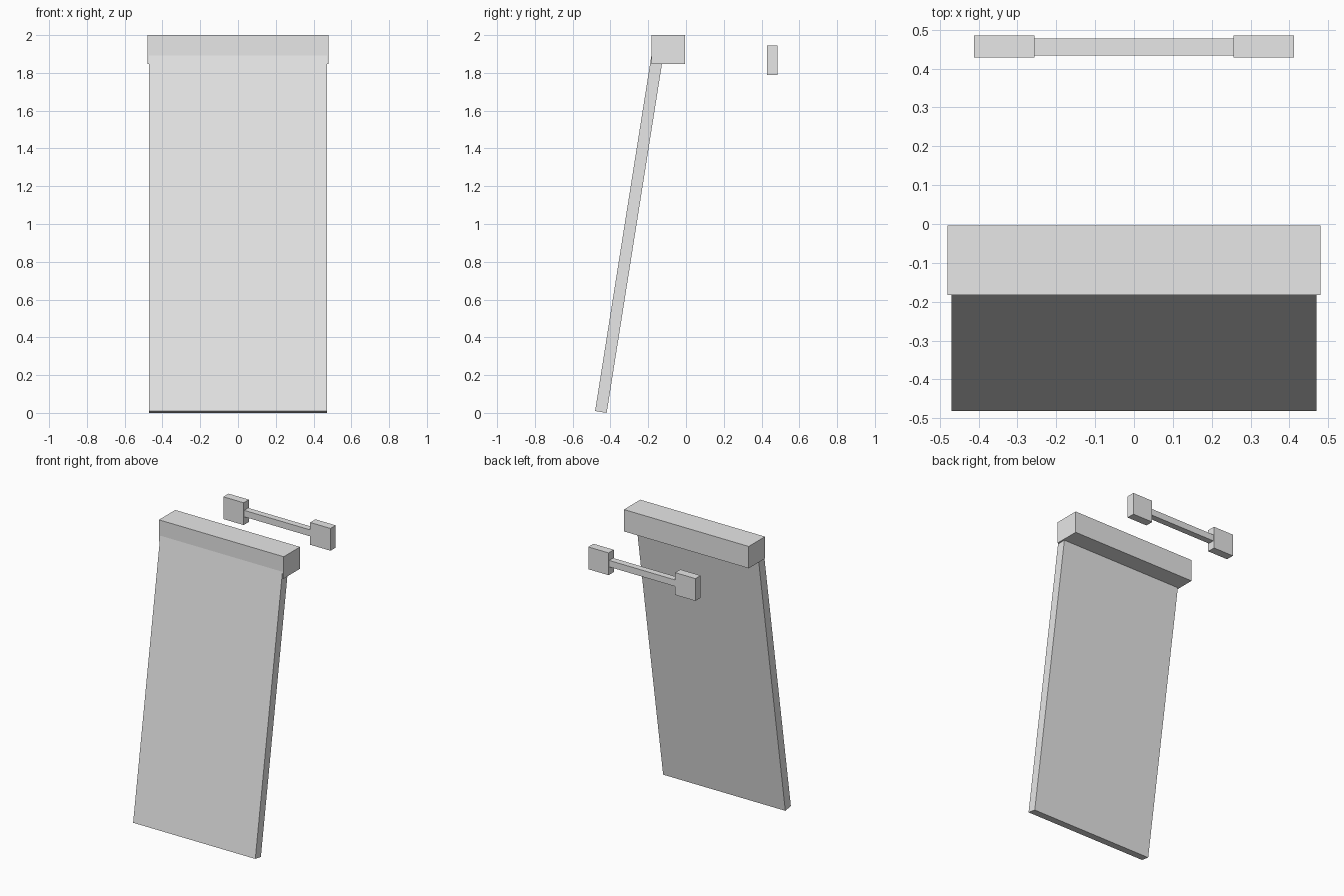
import bpy
import math
from mathutils import Matrix, Vector

cube = bpy.data.objects.get("Cube")
if cube:
    bpy.data.objects.remove(cube, do_unlink=True)

# Single plain grey
grey = bpy.data.materials.new("light_grey")
grey.use_nodes = True
colour = (0.8, 0.8, 0.8, 1)
grey.diffuse_color = colour
grey.node_tree.nodes["Principled BSDF"].inputs["Base Color"].default_value = colour


def box(name, low, high, transform=Matrix()):
    """Axis-aligned box between two corners, with an optional transform."""
    low, high = Vector(low), Vector(high)
    bpy.ops.mesh.primitive_cube_add(size=1)
    ob = bpy.context.object
    ob.name = name
    size = Matrix.Diagonal((high - low).to_4d())
    size[3][3] = 1
    ob.data.transform(transform @ Matrix.Translation((low + high) / 2) @ size)
    ob.data.materials.append(grey)
    return ob


# Top cap
box("top_cap", (-0.48, -0.183, 1.848), (0.48, -0.004, 2.0))

# Leaning panel, hinged at its lower back edge and ending inside the cap
lean = Matrix.Translation((0, -0.42, 0)) @ Matrix.Rotation(math.radians(-9), 4, "X")
box("leaning_panel", (-0.47, -0.062, 0), (0.47, 0, 1.96), lean)

# Separate rear bar with a block at each end
box("rear_bar", (-0.256, 0.434, 1.845), (0.256, 0.478, 1.89))
for side, name in ((1, "left_end_block"), (-1, "right_end_block")):
    mirror = Matrix.Translation((side * 0.334, 0, 0))
    box(name, (-0.078, 0.428, 1.79), (0.078, 0.485, 1.945), mirror)
